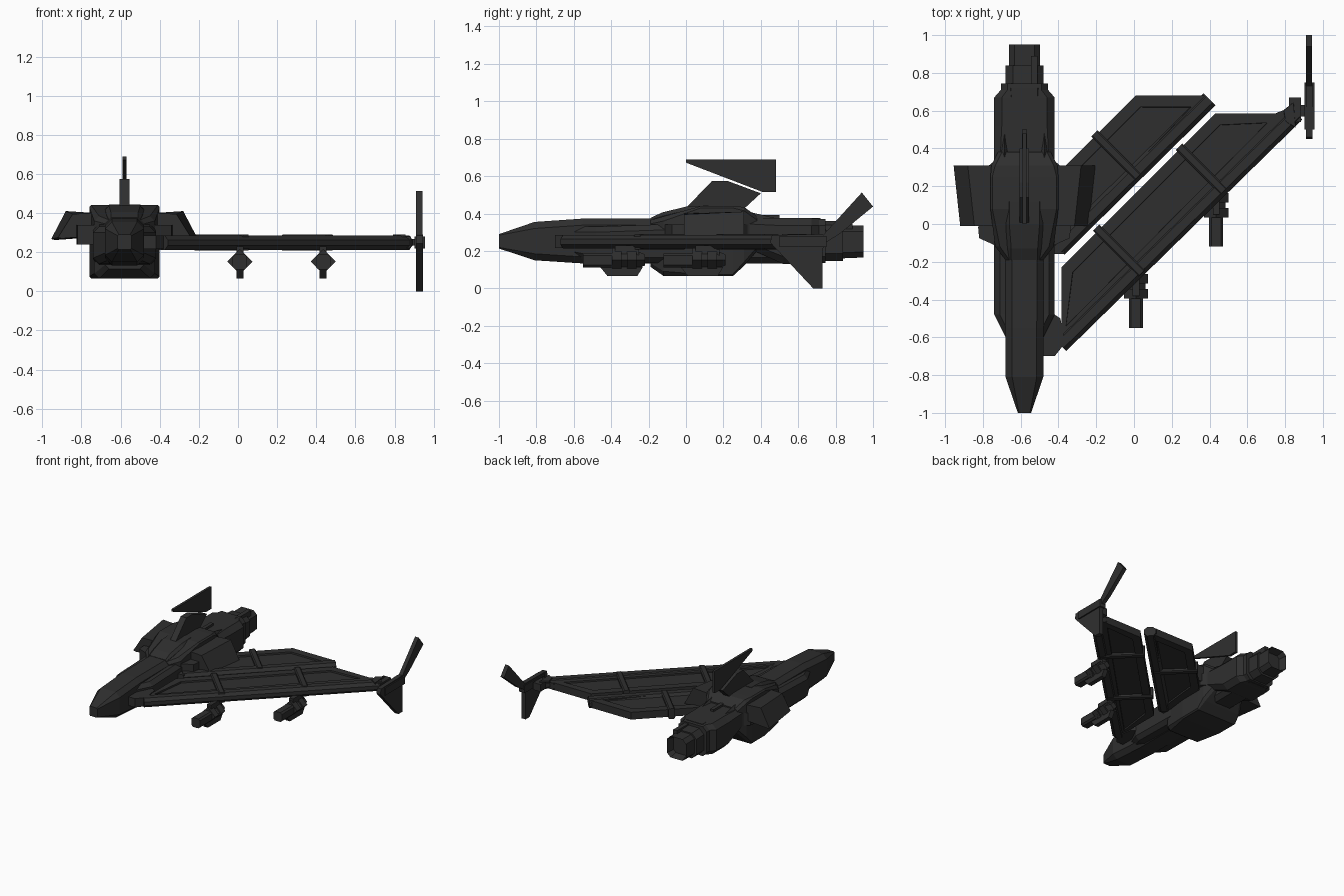
import bpy, bmesh, math
from mathutils import Vector

if "Cube" in bpy.data.objects:
    bpy.data.objects.remove(bpy.data.objects["Cube"])

grey = bpy.data.materials.new("charcoal_hull")
grey.diffuse_color = (0.028, 0.028, 0.028, 1)
grey.use_nodes = True
grey.node_tree.nodes["Principled BSDF"].inputs["Base Color"].default_value = grey.diffuse_color
CX = -0.58  # fuselage centre line


def finish(name, bm):
    bmesh.ops.recalc_face_normals(bm, faces=bm.faces)
    me = bpy.data.meshes.new(name)
    bm.to_mesh(me)
    bm.free()
    me.materials.append(grey)
    ob = bpy.data.objects.new(name, me)
    bpy.context.collection.objects.link(ob)
    return ob


def skin(name, rings):
    """Join matching rings of points and cap both ends."""
    bm = bmesh.new()
    rows = [[bm.verts.new(p) for p in r] for r in rings]
    n = len(rows[0])
    for a, b in zip(rows, rows[1:]):
        for i in range(n):
            j = (i + 1) % n
            bm.faces.new((a[i], a[j], b[j], b[i]))
    bm.faces.new(rows[0])
    bm.faces.new(rows[-1])
    return finish(name, bm)


def octagon(x, y, hw, z0, z1, c):
    return [(x - hw, y, z0 + c), (x - hw + c, y, z0), (x + hw - c, y, z0), (x + hw, y, z0 + c),
            (x + hw, y, z1 - c), (x + hw - c, y, z1), (x - hw + c, y, z1), (x - hw, y, z1 - c)]


def hull(name, x, sections):
    return skin(name, [octagon(x, *s) for s in sections])


def prism(name, pts, axis, lo, hi):
    place = {'x': lambda p, t: (t, p[0], p[1]), 'y': lambda p, t: (p[0], t, p[1]),
             'z': lambda p, t: (p[0], p[1], t)}[axis]
    return skin(name, [[place(p, t) for p in pts] for t in (lo, hi)])


def box(name, x0, x1, y0, y1, z0, z1):
    return prism(name, [(x0, y0), (x1, y0), (x1, y1), (x0, y1)], 'z', z0, z1)


def beam(name, a, b, hw, z0, z1, c):
    """Horizontal bar with chamfered section from a to b."""
    a, b = Vector(a), Vector(b)
    d = (b - a).normalized()
    side = Vector((-d.y, d.x))
    sec = octagon(0, 0, hw, z0, z1, c)
    return skin(name, [[(p.x + side.x * u, p.y + side.y * u, z) for u, _, z in sec] for p in (a, b)])


# fuselage: nose and spine
hull("nose_and_spine", CX, [(-1, .035, .213, .29, .006), (-.81, .10, .15, .355, .035),
                            (-.55, .10, .133, .373, .035), (.72, .10, .133, .375, .03)])
hull("forward_side_body", CX, [(-.62, .09, .17, .33, .03), (-.48, .16, .14, .33, .03),
                               (.1, .16, .13, .35, .03)])
hull("rear_body", CX, [(.32, .16, .22, .375, .03), (.52, .16, .13, .375, .04),
                       (.67, .16, .13, .375, .04), (.71, .125, .135, .372, .035), (.745, .125, .135, .37, .035)])

# central block with raised back and deep belly
hull("central_block", CX, [(-.19, .10, .115, .365, .02), (-.12, .155, .066, .385, .025),
                           (.08, .18, .065, .44, .01), (.25, .18, .065, .44, .01),
                           (.31, .175, .12, .435, .02), (.38, .14, .2, .385, .02)])
hull("dorsal_fairing", CX, [(-.19, .08, .34, .376, .01), (-.13, .09, .34, .405, .02),
                            (0, .10, .36, .437, .02), (.12, .10, .38, .443, .02)])

# engine exhaust with hollow end
hull("engine_collar", CX, [(.74, .10, .145, .35, .04), (.84, .10, .145, .345, .04)])
nozzle = hull("engine_nozzle", CX, [(.83, .083, .16, .335, .03), (.95, .083, .165, .335, .03)])
bm = bmesh.new()
bm.from_mesh(nozzle.data)
bm.normal_update()
end = [f for f in bm.faces if f.normal.y > .9]
bmesh.ops.inset_region(bm, faces=end, thickness=.018)
bmesh.ops.translate(bm, verts=list({v for f in end for v in f.verts}), vec=(0, -.06, 0))
bm.to_mesh(nozzle.data)
bm.free()
box("engine_ridge", CX + .035, CX + .07, .72, .89, .30, .36)
box("spine_strip", CX - .014, CX + .014, .25, .5, .36, .392)

# drooping side intakes and rear spikes, both sides
for s, side in ((-1, "left"), (1, "right")):
    def section(y, out, top, low):
        return [(CX + s * x, y, z) for x, z in
                ((.15, .40), (out - .075, top), (out, low), (out - .02, low - .005), (.15, low + .01))]
    skin(side + "_intake", [section(-.01, .34, .395, .275), section(.31, .375, .41, .267)])
    prism(side + "_intake_lip", [(CX + s * .14, -.12), (CX + s * .24, -.075), (CX + s * .245, -.02),
                                 (CX + s * .2, .3), (CX + s * .14, .35)], 'z', .24, .34)
    skin(side + "_spike", [[(CX + s * (.105 + dx * w), y, z) for dx, z in ((-1, .36), (1, .36), (0, h))]
                           for y, w, h in ((.25, .05, .43), (.48, .008, .375))])

# tail fin: swept post and wedge head
prism("fin_post", [(0, .43), (.14, .575), (.22, .575), (.40, .508), (.25, .37), (.05, .37)],
      'x', CX - .025, CX + .025)
prism("fin_head", [(0, .69), (.48, .69), (.48, .515), (.41, .515), (0, .672)], 'x', CX - .01, CX + .01)


# swept wings: recessed panel, leading beam
def wing(name, outline, a, b):
    panel = prism(name + "_panel", outline, 'z', .22, .278)
    bm = bmesh.new()
    bm.from_mesh(panel.data)
    bm.normal_update()
    for d in (1, -1):
        face = [f for f in bm.faces if f.normal.z * d > .9]
        bmesh.ops.inset_region(bm, faces=face, thickness=.065)
        bmesh.ops.inset_region(bm, faces=face, thickness=.002)
        bmesh.ops.translate(bm, verts=list({v for f in face for v in f.verts}), vec=(0, 0, -.012 * d))
    bm.to_mesh(panel.data)
    bm.free()
    beam(name + "_leading_beam", a, b, .045, .212, .285, .022)


wing("front_wing", [(-.385, -.6), (.82, .565), (.82, .585), (.43, .585), (-.385, -.23)],
     (-.39, -.64), (.86, .585))
wing("rear_wing", [(-.385, -.13), (.40, .655), (.37, .68), (.01, .68), (-.385, .285)],
     (-.40, -.13), (.40, .66))
for i, (a, b) in enumerate((((-.21, -.03), (.05, -.25)), ((.23, .40), (.48, .185)), ((-.20, .49), (.01, .24)))):
    a, b = Vector(a), Vector(b)
    mid = (a + b) / 2
    d = Vector((-.7071, .7071)) * (a - b).length / 2
    beam("wing_strap_%d" % (i + 1), mid + d, mid - d, .024, .208, .29, .008)

# wing roots
prism("front_wing_root", [(-.50, -.70), (-.42, -.70), (-.365, -.63), (-.39, -.5), (-.42, -.48), (-.50, -.52)],
      'z', .215, .285)
box("rear_wing_root", -.45, -.37, -.16, .27, .22, .28)

# wing tip joint and winglet
box("tip_joint", .82, .885, .54, .67, .222, .28)
box("tip_bracket", .87, .915, .57, .63, .235, .268)
prism("lower_winglet", [(.45, .245), (.46, .285), (.73, .29), (.75, .27), (.75, .24), (.73, .21), (.73, 0), (.68, 0)],
      'x', .91, .945)
prism("upper_winglet", [(.72, .27), (.94, .512), (1, .437), (.82, .29), (.74, .24)], 'x', .91, .942)
box("winglet_hub", .903, .955, .50, .75, .22, .28)


# gun pods hanging under the front wing
def diamond(x, y, r):
    return [(x - r, y, .152), (x, y, .152 - r), (x + r, y, .152), (x, y, .152 + r)]


for name, x, y in (("inner_gun", .01, -.55), ("outer_gun", .435, -.12)):
    hull(name + "_barrel", x, [(y, .037, .112, .187, .012), (y + .2, .037, .112, .187, .012)])
    for k, (p, q, r) in enumerate(((.155, .205, .064), (.2, .24, .05), (.235, .285, .064))):
        skin("%s_ring_%d" % (name, k + 1), [diamond(x, y + p, r), diamond(x, y + q, r)])
    skin(name + "_rear", [diamond(x, y + .28, .05), diamond(x, y + .33, .03)])
    box(name + "_pylon", x - .018, x + .018, y + .17, y + .30, .17, .23)
    prism(name + "_magazine", [(y + .09, .115), (y + .13, .066), (y + .29, .066), (y + .32, .115)],
          'x', x - .018, x + .018)
